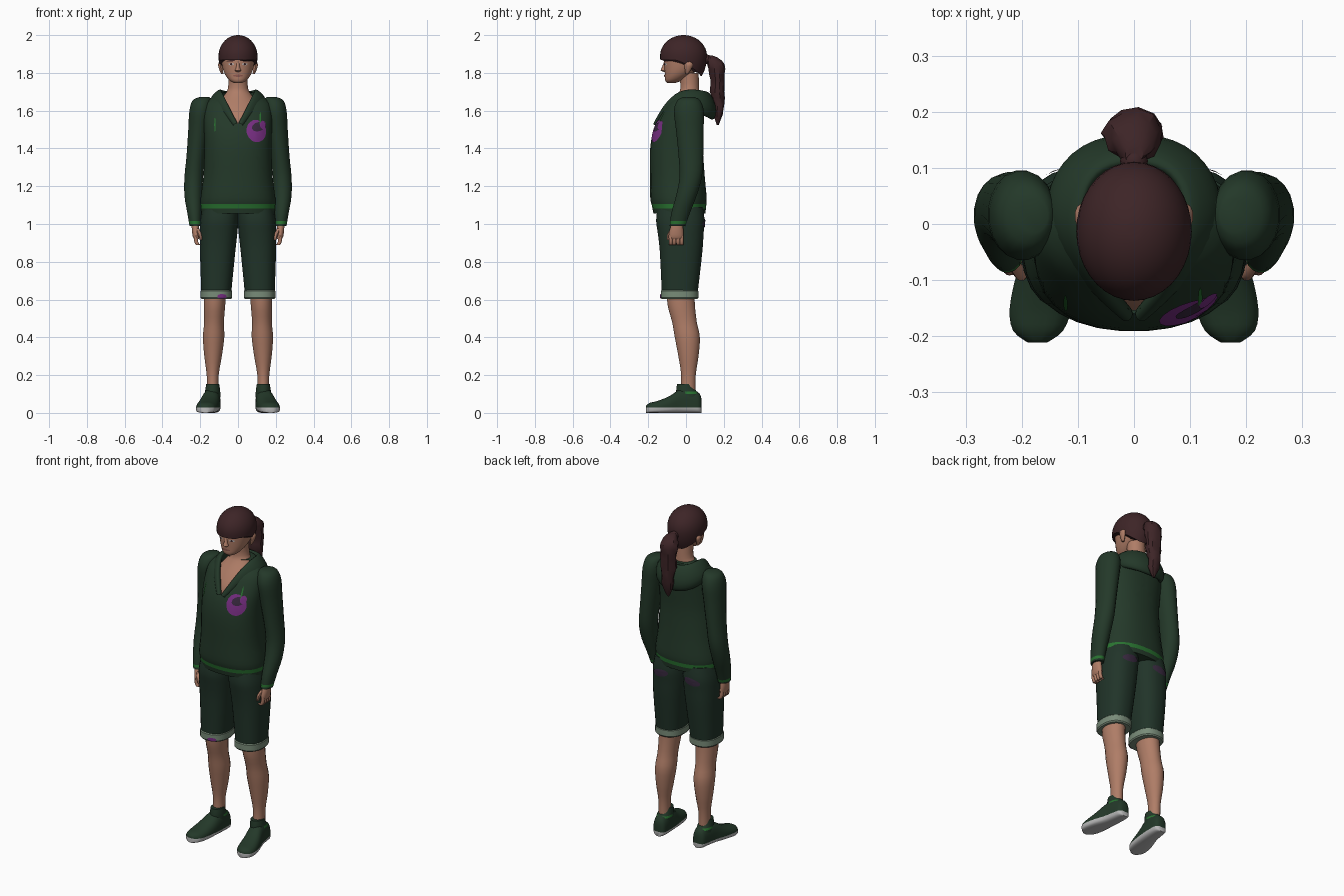
import bpy, bmesh, math, random
from mathutils import Vector
from mathutils.bvhtree import BVHTree

if "Cube" in bpy.data.objects:
    bpy.data.objects.remove(bpy.data.objects["Cube"])

random.seed(4)


def material(name, rgb):
    m = bpy.data.materials.new(name)
    m.diffuse_color = (*rgb, 1)
    m.use_nodes = True
    m.node_tree.nodes["Principled BSDF"].inputs["Base Color"].default_value = m.diffuse_color
    return m


FABRIC = material("dark green fabric", (0.017, 0.040, 0.022))
DENIM = material("dark green shorts cloth", (0.015, 0.034, 0.022))
GREEN = material("bright green trim", (0.022, 0.17, 0.03))
PURPLE = material("purple print", (0.19, 0.028, 0.23))
PLUM = material("dark plum print", (0.04, 0.022, 0.05))
SKIN = material("skin", (0.43, 0.205, 0.135))
LIPS = material("lips", (0.27, 0.10, 0.08))
HAIR = material("dark brown hair", (0.047, 0.018, 0.02))
CUFF = material("pale green cuff", (0.19, 0.26, 0.19))
SOLE = material("pale grey sole", (0.48, 0.48, 0.48))


def finish(name, bm, mats, angle=50):
    bmesh.ops.recalc_face_normals(bm, faces=bm.faces)
    me = bpy.data.meshes.new(name)
    bm.to_mesh(me)
    bm.free()
    o = bpy.data.objects.new(name, me)
    bpy.context.collection.objects.link(o)
    for m in mats:
        me.materials.append(m)
    if angle:
        bpy.ops.object.select_all(action='DESELECT')
        o.select_set(True)
        bpy.context.view_layer.objects.active = o
        bpy.ops.object.shade_smooth_by_angle(angle=math.radians(angle))
    return o


def spline(rows, steps):
    """Smoothly resample a list of equal-length tuples."""
    out = []
    for i in range(len(rows) - 1):
        p0, p1, p2, p3 = (rows[max(0, min(len(rows) - 1, i + k))] for k in (-1, 0, 1, 2))
        for s in range(steps):
            t = s / steps
            out.append(tuple(b + .5 * t * (c - a + t * (2*a - 5*b + 4*c - d + t * (3*(b - c) + d - a)))
                             for a, b, c, d in zip(p0, p1, p2, p3)))
    return out + [rows[-1]]


def skin_rings(rings, caps=True):
    bm = bmesh.new()
    vs = [[bm.verts.new(p) for p in r] for r in rings]
    n = len(vs[0])
    for a, b in zip(vs, vs[1:]):
        for i in range(n):
            bm.faces.new((a[i], a[(i + 1) % n], b[(i + 1) % n], b[i]))
    if caps:
        bm.faces.new(vs[0])
        bm.faces.new(vs[-1])
    return bm


def loft(rows, n=20, p=2.0, steps=3, jitter=0, side=1):
    """Stack rounded sections given as (centre x, centre y, z, half width, half depth)."""
    rings = []
    for cx, cy, z, rx, ry in spline(rows, steps):
        ring = []
        for i in range(n):
            a = 2 * math.pi * (i + .5) / n
            c, s = math.cos(a), math.sin(a)
            k = 1 + random.uniform(-jitter, jitter)
            ring.append((side * (cx + k * rx * math.copysign(abs(c) ** (2 / p), c)),
                         cy + k * ry * math.copysign(abs(s) ** (2 / p), s), z))
        rings.append(ring)
    return skin_rings(rings)


def cut(bm, co, no):
    bmesh.ops.bisect_plane(bm, geom=bm.verts[:] + bm.edges[:] + bm.faces[:],
                           plane_co=co, plane_no=no)


def band(bm, z0, z1, index, rule=lambda c: True):
    """Give a horizontal band its own material."""
    for z in (z0, z1):
        cut(bm, (0, 0, z), (0, 0, 1))
    for f in bm.faces:
        c = f.calc_center_median()
        if z0 < c.z < z1 and rule(c):
            f.material_index = index


def decal(name, target, mat, cx, cz, rx, rz, face=-1, tilt=0, n=16, lift=.004):
    """Thin oval print that follows the surface of a part."""
    tree = BVHTree.FromPolygons([v.co for v in target.data.vertices],
                                [p.vertices for p in target.data.polygons])
    bm = bmesh.new()

    def hit(u, w):
        x = cx + u * math.cos(tilt) - w * math.sin(tilt)
        z = cz + u * math.sin(tilt) + w * math.cos(tilt)
        co = tree.ray_cast(Vector((x, face, z)), Vector((0, -face, 0)))[0]
        return bm.verts.new((x, (co.y if co else 0) + face * lift, z))
    mid = hit(0, 0)
    rings = [[hit(k * rx * math.cos(i * math.tau / n), k * rz * math.sin(i * math.tau / n))
              for i in range(n)] for k in (.35, .7, 1)]
    for i in range(n):
        j = (i + 1) % n
        bm.faces.new((mid, rings[0][i], rings[0][j]))
        for a, b in zip(rings, rings[1:]):
            bm.faces.new((a[i], b[i], b[j], a[j]))
    o = finish(name, bm, [mat])
    if sum(p.normal.y for p in o.data.polygons) * face < 0:
        o.data.flip_normals()
    return o


# Hoodie body with green hem stripe and V neck opening
bm = loft([(0, -.035, 1.055, .194, .138), (0, -.037, 1.10, .198, .145), (0, -.04, 1.14, .198, .15),
           (0, -.045, 1.25, .184, .145), (0, -.05, 1.40, .178, .14), (0, -.04, 1.50, .18, .132),
           (0, -.02, 1.58, .182, .115), (0, 0, 1.64, .17, .1), (0, .02, 1.68, .125, .075),
           (0, .03, 1.70, .08, .06)], n=32, p=2.3)
band(bm, 1.082, 1.105, 1)
for s in (1, -1):
    cut(bm, (0, 0, 1.53), (.18, 0, -.10 * s))
bmesh.ops.delete(bm, geom=[f for f in bm.faces if f.calc_center_median().y < 0 and
                           abs(f.calc_center_median().x) < (f.calc_center_median().z - 1.53) * .555],
                 context='FACES')
body = finish("hoodie_body", bm, [FABRIC, GREEN])

# Draped hood and lapels: inner, ridge, outer and under points from V tip to back
hood = [[(0, -.15, 1.535), (.004, -.176, 1.535), (.03, -.172, 1.525), (.02, -.14, 1.51)],
        [(.05, -.085, 1.635), (.055, -.13, 1.64), (.10, -.115, 1.60), (.08, -.07, 1.57)],
        [(.08, -.03, 1.70), (.095, -.045, 1.725), (.17, -.02, 1.665), (.15, 0, 1.59)],
        [(.08, .05, 1.70), (.10, .06, 1.73), (.18, .08, 1.63), (.13, .06, 1.55)],
        [(.05, .085, 1.69), (.06, .115, 1.72), (.11, .165, 1.60), (.08, .12, 1.52)],
        [(0, .09, 1.69), (0, .125, 1.715), (0, .185, 1.59), (0, .13, 1.51)]]
mirrored = [[(-x, y, z) for x, y, z in r] for r in hood[-2::-1]]
o = finish("hood", skin_rings(hood + mirrored, caps=False), [FABRIC], 180)
o.modifiers.new("smooth", 'SUBSURF').levels = 2
o.modifiers["smooth"].render_levels = 2

# Chest and neck, head
finish("neck_and_chest", loft([(0, -.04, 1.45, .15, .115), (0, -.025, 1.55, .15, .112),
                               (0, -.008, 1.62, .12, .088), (0, .012, 1.68, .075, .06),
                               (0, .02, 1.72, .053, .05), (0, .015, 1.80, .052, .052)], n=24), [SKIN])
head = finish("head", loft([(0, -.078, 1.747, .022, .022), (0, -.066, 1.76, .045, .044),
                            (0, -.042, 1.79, .068, .07), (0, -.018, 1.83, .083, .097),
                            (0, -.008, 1.88, .09, .108), (0, -.008, 1.93, .085, .10),
                            (0, -.008, 1.97, .05, .06)], n=28, p=2.15), [SKIN], 180)
finish("nose", loft([(0, -.112, 1.806, .008, .006), (0, -.117, 1.813, .017, .017),
                     (0, -.114, 1.83, .010, .013), (0, -.108, 1.86, .008, .008)], n=10, steps=2), [SKIN])
decal("lips", head, LIPS, 0, 1.785, .026, .006)
for s, side in ((1, "left"), (-1, "right")):
    decal(side + "_eye", head, SOLE, s * .036, 1.846, .015, .006, lift=.003)
    decal(side + "_iris", head, HAIR, s * .036, 1.846, .006, .006, lift=.005)
    decal(side + "_brow", head, HAIR, s * .038, 1.864, .022, .004, tilt=-s * .1)
    finish(side + "_ear", loft([(.083, .005, 1.795, .006, .008), (.089, .01, 1.815, .010, .016),
                                (.094, .014, 1.845, .012, .022), (.090, .012, 1.862, .006, .012)],
                               n=10, side=s), [SKIN])

# Hair cap: straight fringe, longer at the nape
rings = []
for k in range(14):
    ring = []
    for i in range(36):
        a = math.tau * i / 36
        back = max(0, min(1, (math.sin(a) + .35) / 1.3))
        low = 1.868 - .085 * back ** 1.3
        top = 1.9995
        z = low + (top - low) * math.sin(k / 13 * math.pi / 2)
        h = (z - 1.89) / (.11 if z > 1.89 else .17)
        r = math.sqrt(max(.0004, 1 - h * h))
        ring.append((.103 * r * math.cos(a), -.013 + .124 * r * math.sin(a), z))
    rings.append(ring)
finish("hair_cap", skin_rings(rings), [HAIR])

# Ponytail and its tie
finish("ponytail", loft([(0, .125, 1.892, .016, .016), (0, .15, 1.865, .043, .042),
                         (0, .162, 1.82, .054, .045), (0, .168, 1.76, .047, .037),
                         (0, .165, 1.70, .047, .040), (0, .176, 1.64, .037, .029),
                         (.003, .170, 1.58, .032, .024), (0, .168, 1.525, .005, .005)],
                        n=11, steps=2, jitter=.1), [HAIR], 30)
bm = bmesh.new()
bmesh.ops.create_uvsphere(bm, u_segments=12, v_segments=8, radius=.025)
bmesh.ops.translate(bm, verts=bm.verts, vec=(0, .112, 1.872))
finish("hair_tie", bm, [HAIR])

for s, side in ((1, "left"), (-1, "right")):
    # Sleeve with green wrist stripe
    bm = loft([(.178, .015, 1.672, .025, .03), (.190, .015, 1.655, .05, .06), (.198, .015, 1.60, .06, .08),
               (.208, .02, 1.50, .056, .074), (.223, .026, 1.36, .050, .066), (.234, .025, 1.25, .050, .06),
               (.237, .002, 1.15, .047, .055), (.231, -.028, 1.06, .038, .05), (.226, -.045, .99, .031, .042)],
              side=s)
    band(bm, 1.0, 1.015, 1)
    finish(side + "_sleeve", bm, [FABRIC, GREEN])
    # Hand
    finish(side + "_palm", loft([(.226, -.046, 1.01, .02, .028), (.225, -.05, .97, .020, .036),
                                 (.222, -.052, .935, .018, .04), (.219, -.052, .92, .014, .037)],
                                n=14, side=s), [SKIN])
    for f in range(4):
        y = -.081 + f * .0195
        finish(f"{side}_finger_{f + 1}", loft([(.222, y, .945, .011, .010), (.222, y, .91, .011, .0105),
                                              (.212, y, .889, .011, .010), (.200, y, .894, .007, .008)],
                                             n=8, side=s), [SKIN])
    finish(side + "_thumb", loft([(.215, -.07, .975, .011, .012), (.203, -.088, .945, .011, .012),
                                  (.197, -.092, .915, .006, .008)], n=8, side=s), [SKIN])
    # Shorts leg with rolled cuff
    leg = finish(side + "_shorts_leg", loft([(.094, -.03, 1.09, .094, .12), (.099, -.03, 1.02, .101, .129),
                                             (.103, -.028, .95, .100, .122), (.108, -.026, .85, .094, .113),
                                             (.115, -.033, .64, .080, .096)], n=24, p=2.4, side=s), [DENIM])
    decal(side + "_back_pocket", leg, PLUM, s * .105, 1.005, .052, .022, face=1, tilt=-s * .15)
    cuff = finish(side + "_rolled_cuff", loft([(.115, -.034, .603, .079, .095), (.115, -.034, .61, .084, .1),
                                               (.115, -.034, .645, .084, .1), (.115, -.034, .652, .078, .094)],
                                              n=24, p=2.4, steps=1, side=s), [CUFF], 30)
    # Bare leg
    finish(side + "_leg", loft([(.120, -.03, .66, .06, .075), (.124, -.025, .57, .057, .073),
                                (.127, -.008, .48, .053, .066), (.129, .007, .40, .057, .067),
                                (.132, .013, .30, .047, .054), (.134, .013, .20, .032, .039),
                                (.134, .01, .10, .031, .04)], side=s), [SKIN])
    # Shoe: sections from heel to toe as (y, centre x, half width, top height)
    rings = []
    for y, cx, w, h in spline([(.082, .133, .018, .075), (.07, .133, .036, .105), (.03, .135, .043, .125),
                               (-.03, .142, .048, .125), (-.09, .155, .055, .088), (-.15, .166, .056, .064),
                               (-.19, .171, .045, .054), (-.211, .172, .018, .04)], 3):
        ring = []
        for i in range(20):
            a = math.tau * (i + .5) / 20
            c, q = math.cos(a), math.sin(a)
            z = h * .4 + (h * .6 if q > 0 else h * .4) * math.copysign(abs(q) ** (.9 if q > 0 else .4), q)
            ring.append((s * (cx + w * math.copysign(abs(c) ** .75, c)), y, max(0, z)))
        rings.append(ring)
    bm = skin_rings(rings)
    band(bm, -.01, .028, 1)
    finish(side + "_shoe", bm, [FABRIC, SOLE])
    bm = loft([(.136, .008, .07, .042, .066), (.135, .008, .10, .042, .062),
               (.134, -.002, .125, .039, .050), (.134, -.005, .152, .035, .043)], side=s)
    band(bm, .100, .112, 1, lambda c: c.y > .0)
    finish(side + "_shoe_collar", bm, [FABRIC, GREEN])

# Printed details: cuff patch, chest emblem and drawstrings
decal("cuff_patch", cuff, PURPLE, -.085, .617, .025, .012)
decal("chest_emblem", body, PURPLE, .097, 1.492, .052, .06, tilt=.25)
decal("emblem_shade", body, PLUM, .108, 1.515, .035, .024, tilt=.3, lift=.006)
decal("emblem_spot", body, PURPLE, .132, 1.525, .016, .022, lift=.008)
decal("left_drawstring", body, GREEN, .118, 1.555, .004, .04, n=8, lift=.007)
decal("right_drawstring", body, GREEN, -.122, 1.525, .004, .04, n=8, lift=.007)
